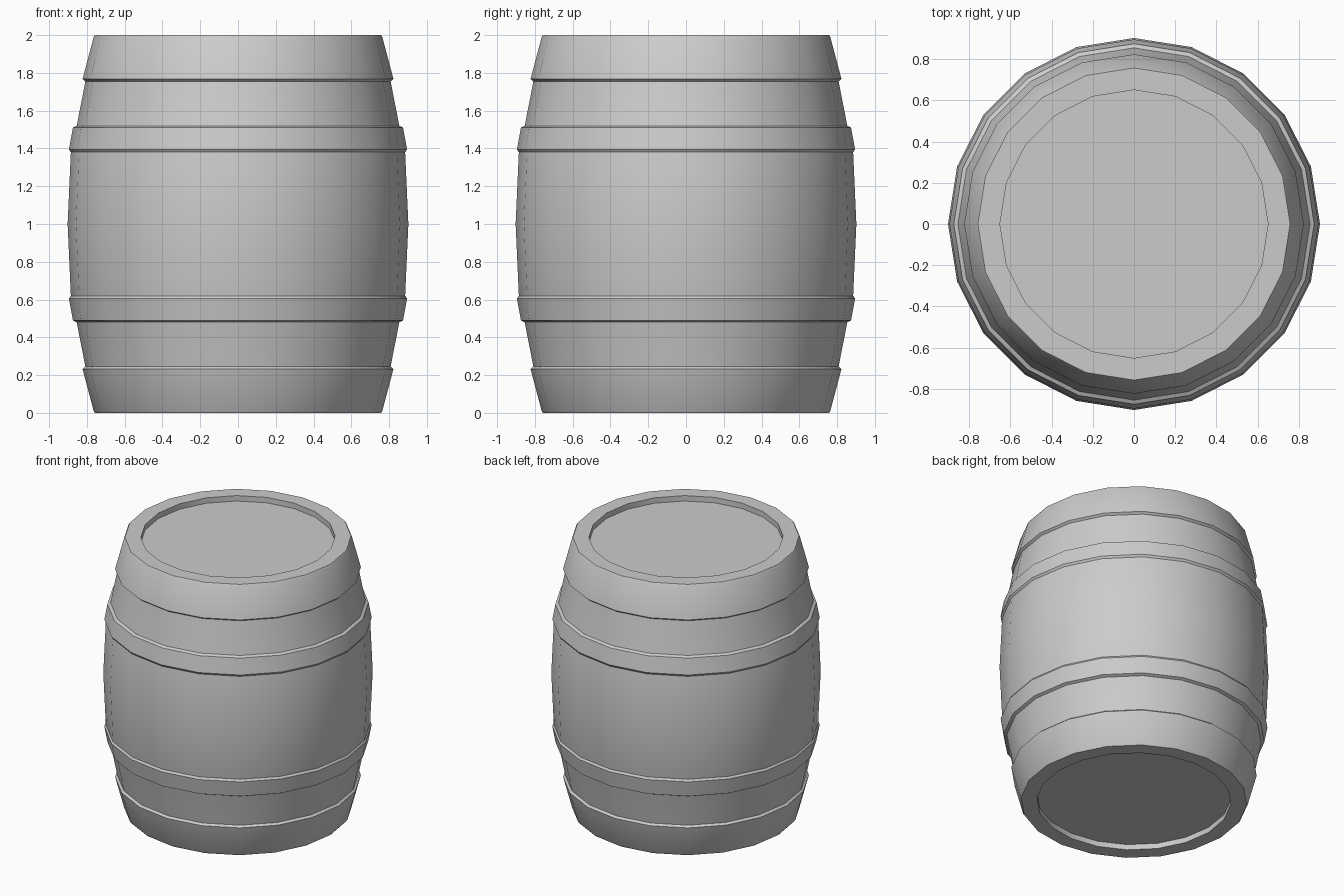
import bpy, bmesh, math

if "Cube" in bpy.data.objects:
    bpy.data.objects.remove(bpy.data.objects["Cube"])

SIDES = 20


def lathe(name, profile):
    """Revolve (radius, z) points around z into a 20-sided part."""
    bm = bmesh.new()
    rings = []
    for r, z in profile:
        if r == 0:
            rings.append([bm.verts.new((0, 0, z))] * SIDES)
        else:
            rings.append([bm.verts.new((r * math.cos(2 * math.pi * i / SIDES),
                                        r * math.sin(2 * math.pi * i / SIDES), z))
                          for i in range(SIDES)])
    for a, b in zip(rings, rings[1:]):
        for i in range(SIDES):
            j = (i + 1) % SIDES
            bm.faces.new(list(dict.fromkeys((a[i], a[j], b[j], b[i]))))
    bmesh.ops.recalc_face_normals(bm, faces=bm.faces)
    mesh = bpy.data.meshes.new(name)
    bm.to_mesh(mesh)
    bm.free()
    obj = bpy.data.objects.new(name, mesh)
    bpy.context.collection.objects.link(obj)
    bpy.ops.object.select_all(action='DESELECT')
    obj.select_set(True)
    bpy.context.view_layer.objects.active = obj
    bpy.ops.object.shade_smooth_by_angle(angle=math.radians(30))
    return obj


def flip(profile):
    """Mirror a profile about the mid height z = 1."""
    return [(r, 2 - z) for r, z in reversed(profile)]


stave_half = [(0.902, 1.0), (0.885, 1.38), (0.854, 1.52), (0.808, 1.755)]
end_cap = [(0.808, 1.755), (0.823, 1.768), (0.764, 1.99), (0.757, 2.0),
           (0.65, 2.0), (0.65, 1.96), (0.0, 1.96)]
hoop = [(0.885, 1.38), (0.895, 1.395), (0.874, 1.51), (0.854, 1.52)]

# Barrel: bulging staves closed by end bands with recessed heads
lathe("barrel_body", flip(end_cap) + flip(stave_half)[1:-1] + stave_half[:-1] + end_cap)

# Raised middle hoops
lathe("upper_hoop", hoop + hoop[:1])
lathe("lower_hoop", flip(hoop + hoop[:1]))
